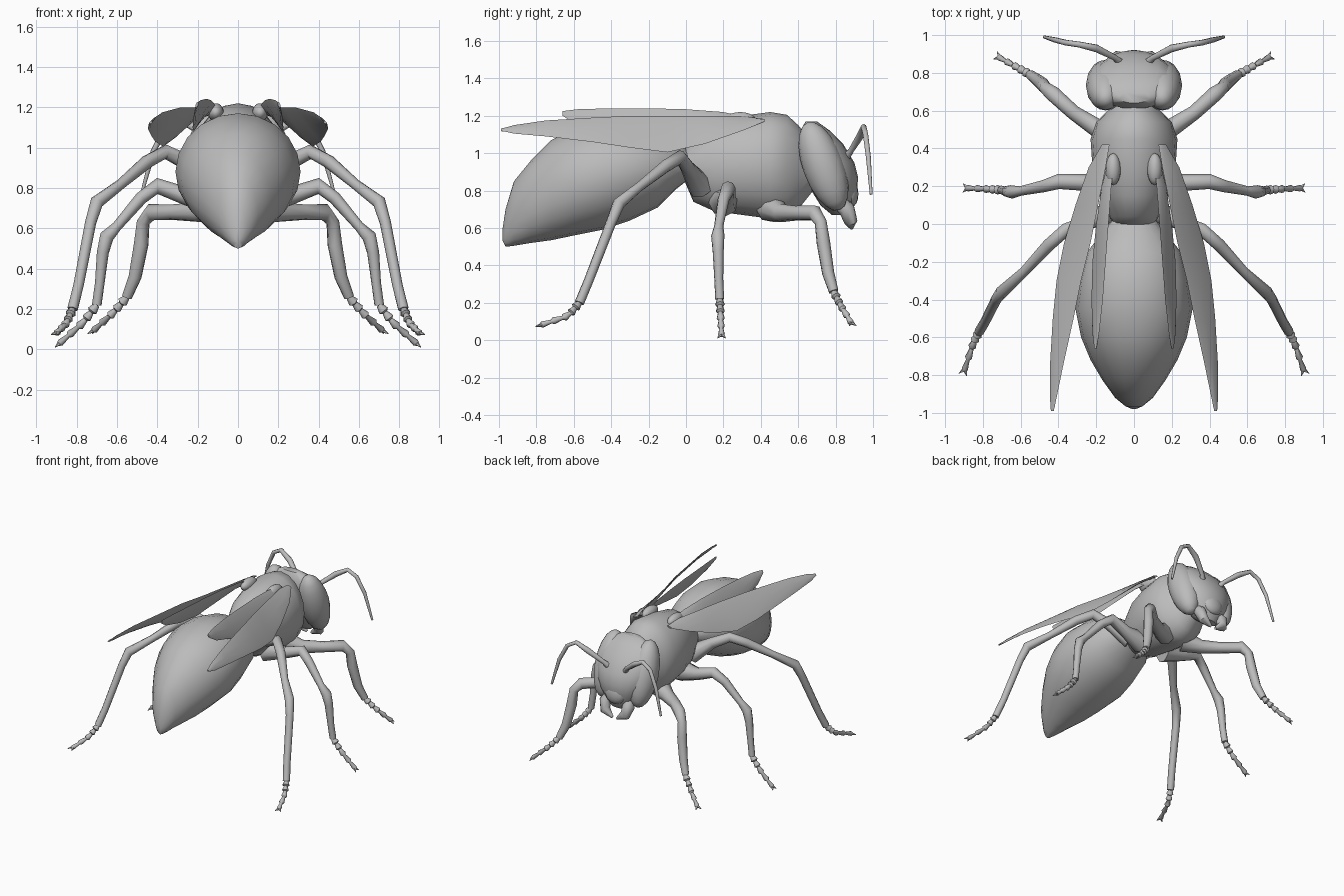
import bpy
import bmesh
from math import cos, sin, pi, radians
from mathutils import Vector, Matrix

default_cube = bpy.data.objects.get("Cube")
if default_cube:
    bpy.data.objects.remove(default_cube, do_unlink=True)

# One plain grey for the whole insect
GREY = (0.5, 0.5, 0.5, 1.0)
grey = bpy.data.materials.new("plain_grey")
grey.use_nodes = True
grey.diffuse_color = GREY
grey.node_tree.nodes["Principled BSDF"].inputs["Base Color"].default_value = GREY


def finish(name, bm, mirrored=False, sharp_angle=50):
    """Turn a bmesh into a smooth shaded object, mirrored across x if paired."""
    bmesh.ops.recalc_face_normals(bm, faces=bm.faces)
    mesh = bpy.data.meshes.new(name)
    bm.to_mesh(mesh)
    bm.free()
    mesh.materials.append(grey)
    mesh.shade_smooth()
    mesh.set_sharp_from_angle(angle=radians(sharp_angle))
    obj = bpy.data.objects.new(name, mesh)
    bpy.context.collection.objects.link(obj)
    if mirrored:
        obj.modifiers.new("Mirror", "MIRROR").use_mirror_merge = False
    return obj


def add_loft(bm, rings):
    """Skin a sequence of closed rings and cap both ends."""
    loops = [[bm.verts.new(point) for point in ring] for ring in rings]
    for lower, upper in zip(loops, loops[1:]):
        for i in range(len(lower)):
            j = (i + 1) % len(lower)
            bm.faces.new((lower[i], lower[j], upper[j], upper[i]))
    bm.faces.new(loops[0])
    bm.faces.new(loops[-1])


def oval(centre, u, v, sides):
    """Ring of points around a centre with half axes u and v."""
    angles = [2 * pi * i / sides for i in range(sides)]
    return [centre + u * cos(a) + v * sin(a) for a in angles]


def add_tube(bm, path, radii, sides=8):
    """Round limb whose thickness follows the radii along the path."""
    points = [Vector(p) for p in path]
    rings = []
    side = Vector((0, 1, 0.1))
    for i, (point, radius) in enumerate(zip(points, radii)):
        before, after = points[max(i - 1, 0)], points[min(i + 1, len(points) - 1)]
        along = (after - before).normalized()
        side = (side - along * side.dot(along)).normalized()
        rings.append(oval(point, side * radius, along.cross(side) * radius, sides))
    add_loft(bm, rings)


def body(name, sections, sides=20):
    """Body part from upright sections: y, bottom, top, half width."""
    bm = bmesh.new()
    rings = []
    for y, bottom, top, width in sections:
        centre = Vector((0, y, (bottom + top) / 2))
        rings.append(oval(centre, Vector((width, 0, 0)),
                          Vector((0, 0, (top - bottom) / 2)), sides))
    add_loft(bm, rings)
    return finish(name, bm)


def ellipsoid(name, centre, size, tilt=0, mirrored=True):
    """Rounded lump, tilted about x."""
    bm = bmesh.new()
    place = (Matrix.Translation(centre) @ Matrix.Rotation(radians(tilt), 4, "X")
             @ Matrix.Diagonal((*size, 1)))
    bmesh.ops.create_uvsphere(bm, u_segments=16, v_segments=10, radius=1, matrix=place)
    return finish(name, bm, mirrored)


def wing(name, sections, thickness=0.006):
    """Thin blade from sections: y, inner x, inner z, outer x, outer z."""
    bm = bmesh.new()
    rings = []
    for y, inner_x, inner_z, outer_x, outer_z in sections:
        inner, outer = Vector((inner_x, y, inner_z)), Vector((outer_x, y, outer_z))
        half = (outer - inner) / 2
        normal = half.cross(Vector((0, 1, 0))).normalized()
        rings.append(oval((inner + outer) / 2, half, normal * thickness, 8))
    add_loft(bm, rings)
    return finish(name, bm, mirrored=True)


def leg(name, path, radii, foot):
    """Limb, then a foot of flared joints that ends in two claws."""
    bm = bmesh.new()
    add_tube(bm, path, radii)
    stops = [Vector(p) for p in [path[-1]] + foot]
    joints = 5
    toes, toe_radii = [], []
    for k in range(joints):
        for part, radius in ((0, 0.015), (0.8, 0.026)):
            t = (k + part) / joints * (len(stops) - 1)
            i = min(int(t), len(stops) - 2)
            toes.append(stops[i].lerp(stops[i + 1], t - i))
            toe_radii.append(radius * (1 - 0.08 * k))
    toes.append(stops[-1])
    toe_radii.append(0.01)
    add_tube(bm, toes, toe_radii)
    # Claws spread from the last joint
    along = (toes[-1] - toes[-3]).normalized()
    across = along.cross(Vector((0, 0, 1))).normalized()
    for spread in (-1, 1):
        tip = toes[-1] + along * 0.02 + across * spread * 0.022
        add_tube(bm, [toes[-2], tip], [0.013, 0.002], 5)
    return finish(name, bm, mirrored=True)


# Abdomen, sloping down to a pointed tail
body("abdomen", [
    (0.04, 0.88, 1.0, 0.1), (-0.05, 0.81, 1.06, 0.17), (-0.15, 0.71, 1.13, 0.25),
    (-0.3, 0.64, 1.17, 0.29), (-0.45, 0.59, 1.17, 0.31), (-0.6, 0.56, 1.13, 0.28),
    (-0.72, 0.535, 1.07, 0.23), (-0.83, 0.52, 0.96, 0.165),
    (-0.92, 0.505, 0.85, 0.1), (-0.965, 0.5, 0.7, 0.045), (-0.98, 0.53, 0.6, 0.01)])

# Thorax with the narrow waist behind and the neck ahead
body("thorax", [
    (-0.02, 0.88, 1.0, 0.1), (0.04, 0.74, 1.1, 0.13), (0.15, 0.69, 1.17, 0.18),
    (0.3, 0.67, 1.2, 0.22), (0.45, 0.65, 1.22, 0.23), (0.54, 0.65, 1.205, 0.2),
    (0.6, 0.7, 1.15, 0.14), (0.68, 0.8, 1.05, 0.08)])

# Head: level sections of z, back, front, half width
bm = bmesh.new()
add_loft(bm, [
    oval(Vector((0, (back + front) / 2, z)), Vector((width, 0, 0)),
         Vector((0, (front - back) / 2, 0)), 20)
    for z, back, front, width in [
        (0.67, 0.78, 0.86, 0.07), (0.72, 0.72, 0.89, 0.12), (0.8, 0.67, 0.915, 0.17),
        (0.87, 0.64, 0.92, 0.2), (0.95, 0.62, 0.9, 0.22), (1.05, 0.61, 0.84, 0.22),
        (1.12, 0.61, 0.77, 0.18), (1.17, 0.64, 0.7, 0.08)]])
finish("head", bm)
ellipsoid("eyes", (0.15, 0.735, 0.93), (0.105, 0.11, 0.25), tilt=20)
ellipsoid("face_plate", (0, 0.87, 0.8), (0.09, 0.05, 0.09), tilt=10, mirrored=False)

# Curved jaws that meet below the face
bm = bmesh.new()
add_tube(bm, [(0.08, 0.81, 0.75), (0.1, 0.86, 0.7), (0.085, 0.88, 0.64), (0.02, 0.885, 0.6)],
         [0.04, 0.045, 0.038, 0.01])
finish("jaws", bm, mirrored=True)

# Antennae arch outward and hang down
bm = bmesh.new()
add_tube(bm, [(0.07, 0.85, 0.97), (0.1, 0.88, 1.01), (0.2, 0.93, 1.09), (0.29, 0.95, 1.14),
              (0.36, 0.96, 1.1), (0.42, 0.975, 0.98), (0.475, 0.99, 0.78)],
         [0.025, 0.016, 0.021, 0.016, 0.015, 0.014, 0.008])
finish("antennae", bm, mirrored=True)

# Three pairs of legs
leg("hind_legs",
    [(0.1, 0.08, 0.82), (0.24, 0.01, 0.92), (0.36, -0.03, 0.98), (0.45, -0.11, 0.93),
     (0.58, -0.25, 0.82), (0.7, -0.36, 0.73), (0.73, -0.4, 0.63), (0.79, -0.52, 0.32),
     (0.82, -0.57, 0.2)],
    [0.07, 0.04, 0.036, 0.034, 0.026, 0.034, 0.028, 0.026, 0.026],
    [(0.85, -0.63, 0.13), (0.9, -0.78, 0.08)])
leg("middle_legs",
    [(0.1, 0.2, 0.74), (0.26, 0.22, 0.76), (0.4, 0.225, 0.81), (0.48, 0.2, 0.75),
     (0.6, 0.175, 0.61), (0.65, 0.17, 0.56), (0.67, 0.172, 0.48), (0.685, 0.175, 0.33),
     (0.7, 0.18, 0.22)],
    [0.08, 0.045, 0.04, 0.032, 0.025, 0.036, 0.03, 0.024, 0.024],
    [(0.77, 0.185, 0.13), (0.89, 0.19, 0.025)])
leg("front_legs",
    [(0.08, 0.45, 0.71), (0.2, 0.51, 0.68), (0.32, 0.59, 0.68), (0.43, 0.69, 0.68),
     (0.47, 0.72, 0.63), (0.48, 0.735, 0.52), (0.51, 0.76, 0.36), (0.55, 0.79, 0.26)],
    [0.08, 0.05, 0.04, 0.042, 0.033, 0.037, 0.033, 0.026],
    [(0.62, 0.83, 0.18), (0.72, 0.885, 0.09)])

# Long outer wings and short inner wings, swept back
wing("outer_wings", [
    (0.42, 0.13, 1.18, 0.17, 1.17), (0.3, 0.15, 1.2, 0.24, 1.12), (0.1, 0.19, 1.2, 0.31, 1.05),
    (-0.1, 0.23, 1.2, 0.37, 1.005), (-0.3, 0.28, 1.2, 0.41, 1.03),
    (-0.5, 0.32, 1.19, 0.43, 1.06), (-0.75, 0.375, 1.175, 0.445, 1.09),
    (-0.92, 0.41, 1.15, 0.445, 1.105), (-0.99, 0.425, 1.13, 0.44, 1.12)])
wing("inner_wings", [
    (0.36, 0.1, 1.18, 0.13, 1.17), (0.2, 0.12, 1.22, 0.17, 1.15), (0, 0.135, 1.235, 0.2, 1.11),
    (-0.2, 0.15, 1.24, 0.22, 1.08), (-0.4, 0.165, 1.24, 0.225, 1.1),
    (-0.58, 0.185, 1.235, 0.22, 1.15), (-0.66, 0.2, 1.225, 0.207, 1.2)])
ellipsoid("wing_roots", (0.11, 0.29, 1.175), (0.04, 0.085, 0.045))
